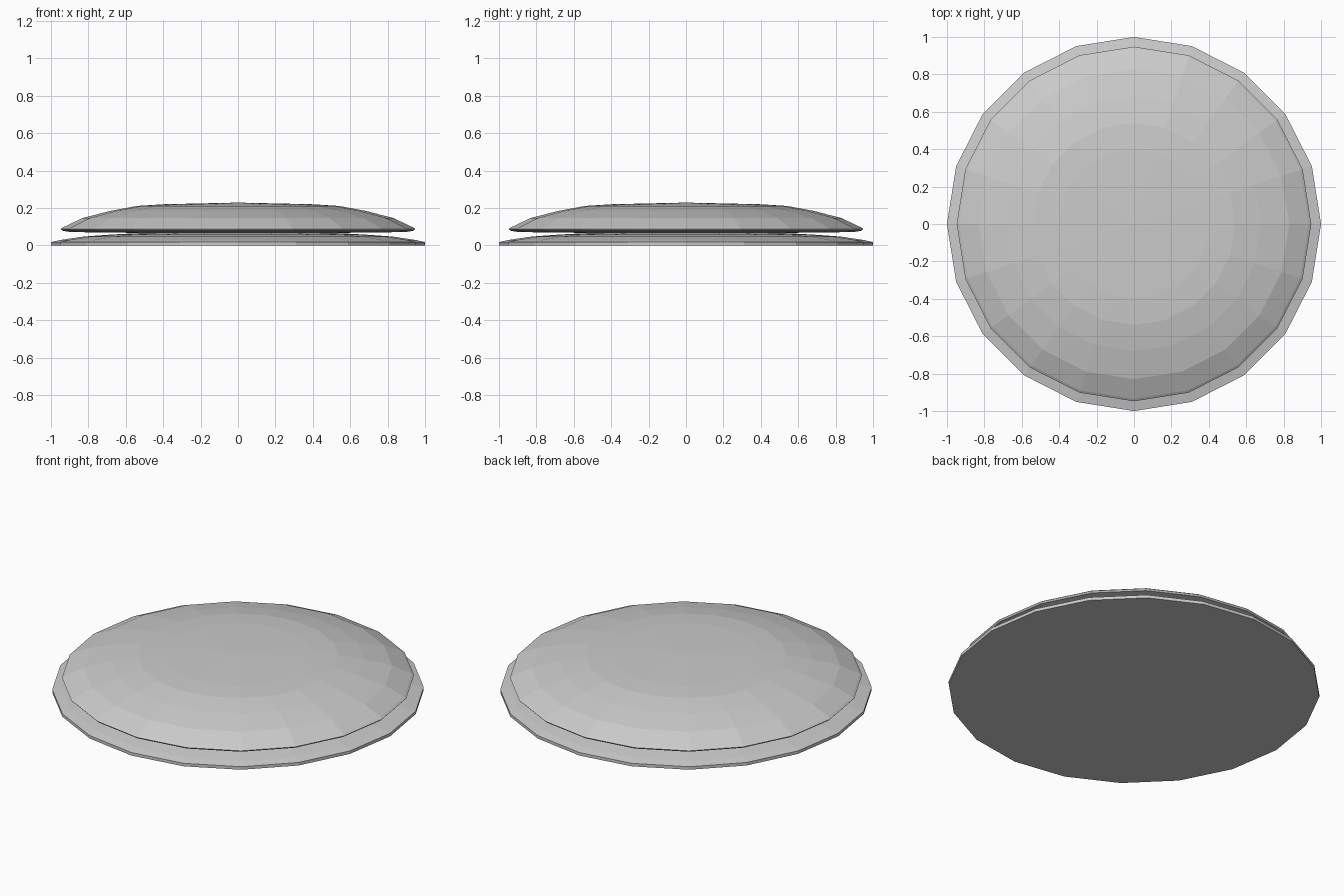
import bpy, bmesh
from math import cos, sin, tau

if "Cube" in bpy.data.objects:
    bpy.data.objects.remove(bpy.data.objects["Cube"])

SIDES = 20


def lathe(name, profile):
    """Spin an (r, z) profile, from bottom centre to top centre, into a faceted solid."""
    bm = bmesh.new()
    rings = []
    for r, z in profile:
        if r == 0:
            rings.append([bm.verts.new((0, 0, z))] * SIDES)
        else:
            rings.append([bm.verts.new((r * cos(tau * i / SIDES), r * sin(tau * i / SIDES), z))
                          for i in range(SIDES)])
    for low, high in zip(rings, rings[1:]):
        for i in range(SIDES):
            j = (i + 1) % SIDES
            corners = list(dict.fromkeys((low[i], low[j], high[j], high[i])))
            bm.faces.new(corners)
    bmesh.ops.recalc_face_normals(bm, faces=bm.faces)
    mesh = bpy.data.meshes.new(name)
    bm.to_mesh(mesh)
    bm.free()
    obj = bpy.data.objects.new(name, mesh)
    bpy.context.collection.objects.link(obj)
    return obj


# Thin base disc with a shallow domed top
lathe("lower_disc", [(0, 0), (1, 0), (1, 0.018), (0.95, 0.029), (0.83, 0.047),
                     (0.68, 0.058), (0.54, 0.065), (0, 0.070)])

# Thicker domed disc resting on the base
lathe("upper_disc", [(0, 0.066), (0.70, 0.068), (0.90, 0.072), (0.94, 0.079), (0.948, 0.088),
                     (0.935, 0.097), (0.83, 0.147), (0.68, 0.185), (0.54, 0.211),
                     (0.40, 0.220), (0, 0.229)])
